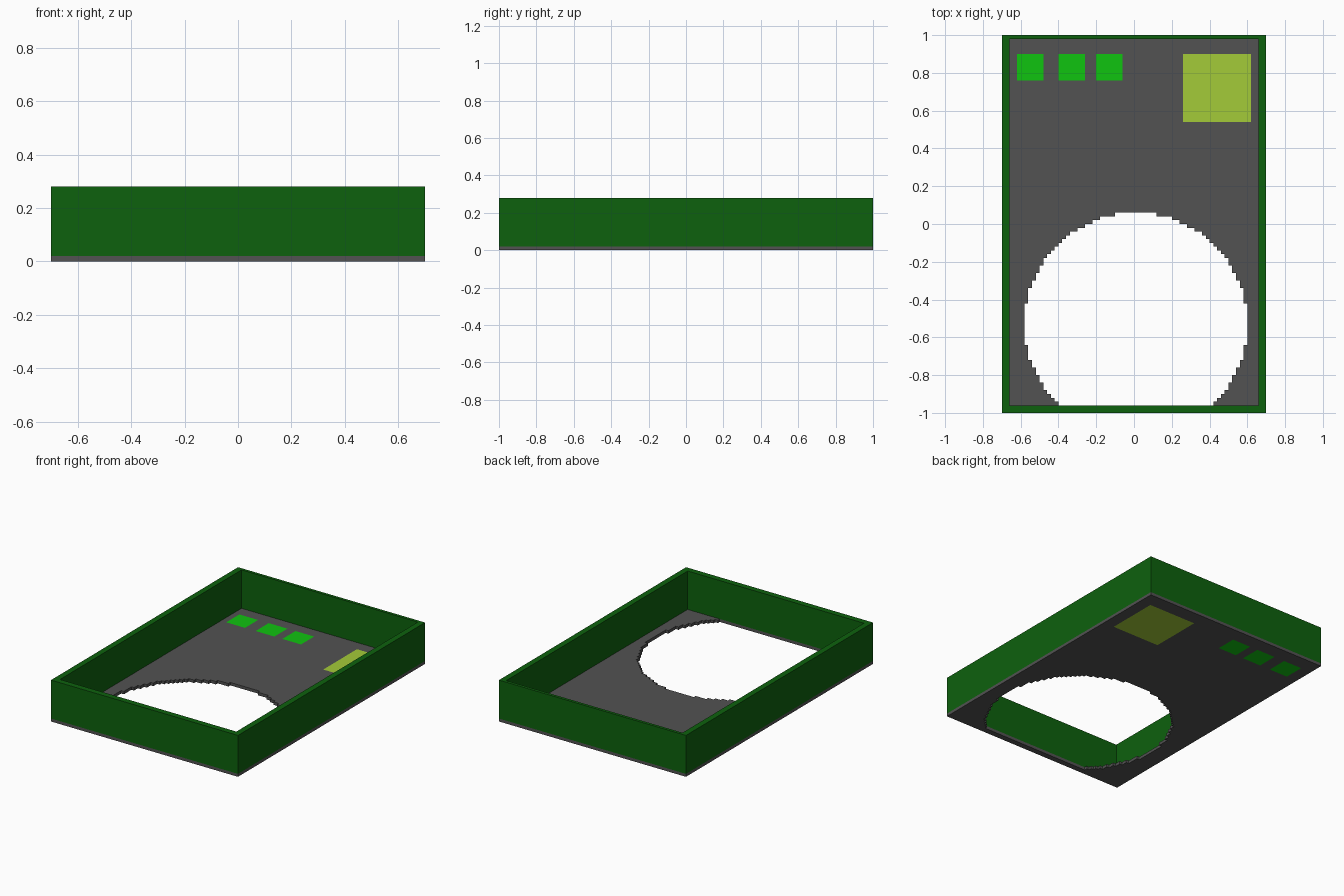
import bpy, bmesh, math

if "Cube" in bpy.data.objects:
    bpy.data.objects.remove(bpy.data.objects["Cube"])

CELL = 0.02          # stepped grid size
FLOOR, TOP = 0.02, 0.28


def material(name, rgb):
    m = bpy.data.materials.new(name)
    m.diffuse_color = (*rgb, 1)
    m.use_nodes = True
    m.node_tree.nodes["Principled BSDF"].inputs["Base Color"].default_value = m.diffuse_color
    return m


GREY = material("dark grey", (0.085, 0.085, 0.085))
DARK_GREEN = material("dark green", (0.004, 0.12, 0.004))
BRIGHT_GREEN = material("bright green", (0.005, 0.546, 0.005))
LIME = material("lime", (0.366, 0.597, 0.04))


def finish(name, bm, mat):
    bmesh.ops.recalc_face_normals(bm, faces=bm.faces)
    me = bpy.data.meshes.new(name)
    bm.to_mesh(me)
    bm.free()
    me.materials.append(mat)
    ob = bpy.data.objects.new(name, me)
    bpy.context.collection.objects.link(ob)
    return ob


def panel(name, keep, bounds, z0, z1, mat):
    """Slab made of the grid cells for which keep(x, y) holds."""
    x0, x1, y0, y1 = bounds
    nx, ny = round((x1 - x0) / CELL), round((y1 - y0) / CELL)
    bm = bmesh.new()
    verts = {}

    def vert(i, j):
        if (i, j) not in verts:
            verts[i, j] = bm.verts.new((x0 + i * CELL, y0 + j * CELL, z0))
        return verts[i, j]

    for i in range(nx):
        for j in range(ny):
            if keep(x0 + (i + 0.5) * CELL, y0 + (j + 0.5) * CELL):
                bm.faces.new([vert(i, j), vert(i + 1, j),
                              vert(i + 1, j + 1), vert(i, j + 1)])
    ext = bmesh.ops.extrude_face_region(bm, geom=bm.faces[:], use_keep_orig=True)
    for v in ext["geom"]:
        if isinstance(v, bmesh.types.BMVert):
            v.co.z = z1
    return finish(name, bm, mat)


def inside(x, y, r):
    return r[0] < x < r[1] and r[2] < y < r[3]


OUTER = (-0.70, 0.70, -1.00, 1.00)
INNER = (-0.66, 0.66, -0.96, 0.98)
SCREEN = (0.26, 0.62, 0.54, 0.90)
BUTTONS = [(x, x + 0.14, 0.76, 0.90) for x in (-0.62, -0.40, -0.20)]


# Floor plate with stepped round opening, cut straight at the front wall
def floor_cell(x, y):
    hole = math.hypot(x - 0.01, y + 0.53) < 0.59 and y > -0.96
    return not hole and not any(inside(x, y, r) for r in BUTTONS + [SCREEN])


panel("floor_plate", floor_cell, OUTER, 0, FLOOR, GREY)

# Inlaid buttons and screen, flush with the floor
for n, r in enumerate(BUTTONS):
    panel(f"button_{n + 1}", lambda x, y: True, r, 0, FLOOR, BRIGHT_GREEN)
panel("screen", lambda x, y: True, SCREEN, 0, FLOOR, LIME)

# Surrounding wall frame
panel("wall_frame", lambda x, y: not inside(x, y, INNER), OUTER, FLOOR, TOP, DARK_GREEN)
